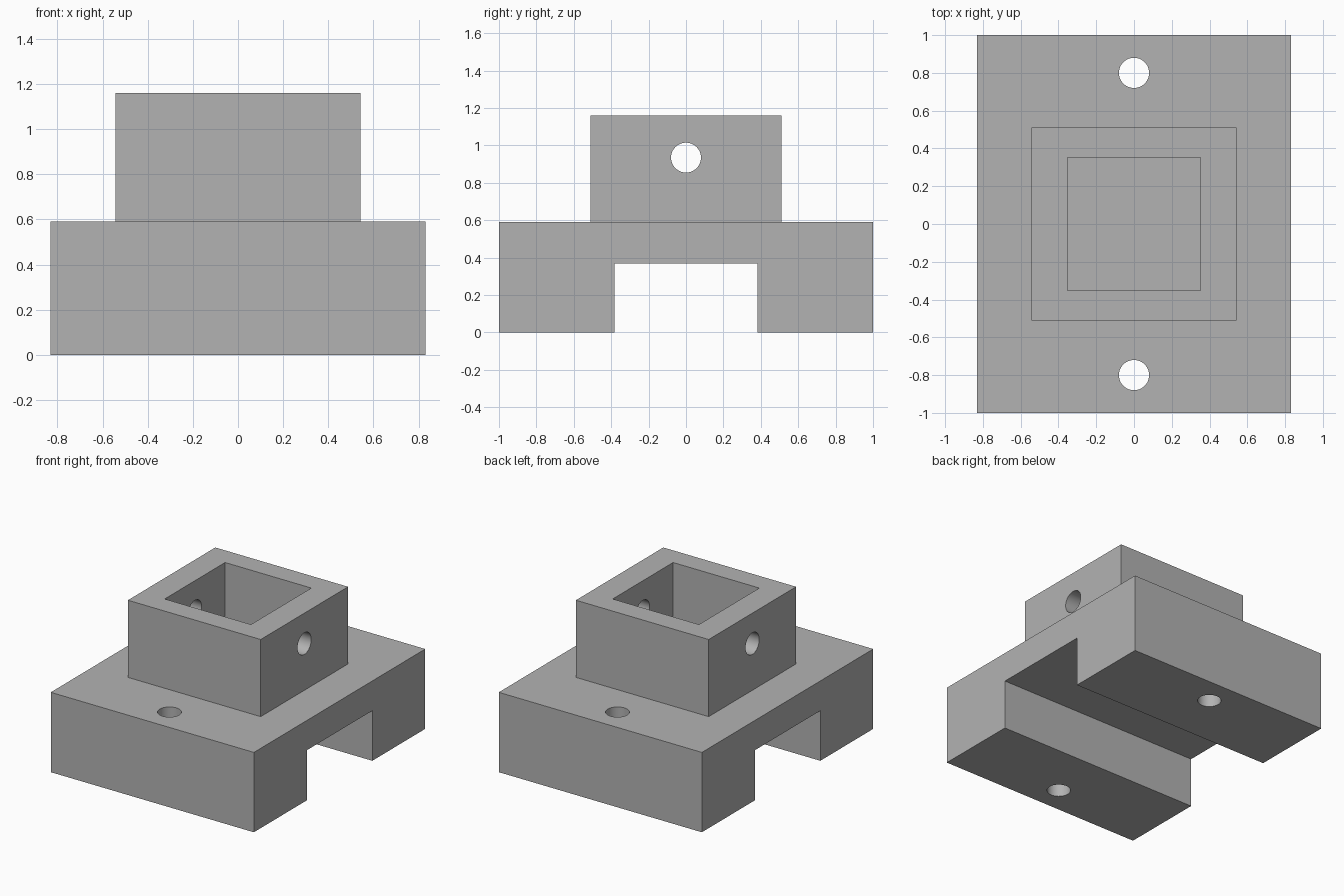
import bpy
from math import pi, radians

if "Cube" in bpy.data.objects:
    bpy.data.objects.remove(bpy.data.objects["Cube"], do_unlink=True)

# Main dimensions
BASE_TOP, TOWER_TOP = 0.59, 1.16
HOLE_RADIUS = 0.08

grey = bpy.data.materials.new("plain grey")
grey.use_nodes = True
colour = (0.45, 0.45, 0.45, 1)
grey.diffuse_color = colour
grey.node_tree.nodes["Principled BSDF"].inputs["Base Color"].default_value = colour


def box(name, width, depth, bottom, top):
    """Box centred on x and y, spanning bottom to top."""
    bpy.ops.mesh.primitive_cube_add(size=1, location=(0, 0, (bottom + top) / 2))
    obj = bpy.context.object
    obj.name = name
    obj.scale = (width, depth, top - bottom)
    bpy.ops.object.transform_apply(location=True, rotation=False, scale=True)
    obj.data.materials.append(grey)
    return obj


def drill(name, location, rotation=(0, 0, 0)):
    """Long round cutter for a through hole."""
    bpy.ops.mesh.primitive_cylinder_add(vertices=48, radius=HOLE_RADIUS, depth=3,
                                        location=location, rotation=rotation)
    obj = bpy.context.object
    obj.name = name
    obj.data.materials.append(grey)
    return obj


def combine(target, other, operation):
    """Apply a boolean and remove the helper."""
    other.hide_render = True
    mod = target.modifiers.new(operation.title(), "BOOLEAN")
    mod.operation = operation
    mod.solver = "EXACT"
    mod.object = other
    bpy.context.view_layer.objects.active = target
    bpy.ops.object.modifier_apply(modifier=mod.name)
    bpy.data.objects.remove(other, do_unlink=True)


# Base block joined to the square socket tower
bracket = box("mounting_bracket", 1.66, 2, 0, BASE_TOP)
combine(bracket, box("socket_tower", 1.085, 1.02, BASE_TOP - 0.1, TOWER_TOP), "UNION")

# Channel under the base, running side to side
combine(bracket, box("channel_cutter", 3, 0.765, -0.5, 0.37), "DIFFERENCE")

# Square pocket in the tower
combine(bracket, box("pocket_cutter", 0.705, 0.705, BASE_TOP, 2), "DIFFERENCE")

# Bolt holes at front and back, and a pin hole through the tower
for side in (-1, 1):
    combine(bracket, drill("bolt_hole_cutter", (0, 0.8 * side, 0)), "DIFFERENCE")
combine(bracket, drill("pin_hole_cutter", (0, 0, 0.935), (0, pi / 2, 0)), "DIFFERENCE")

# Smooth hole walls, crisp block edges
bpy.ops.object.select_all(action="DESELECT")
bracket.select_set(True)
bpy.context.view_layer.objects.active = bracket
bpy.ops.object.shade_smooth_by_angle(angle=radians(30))
